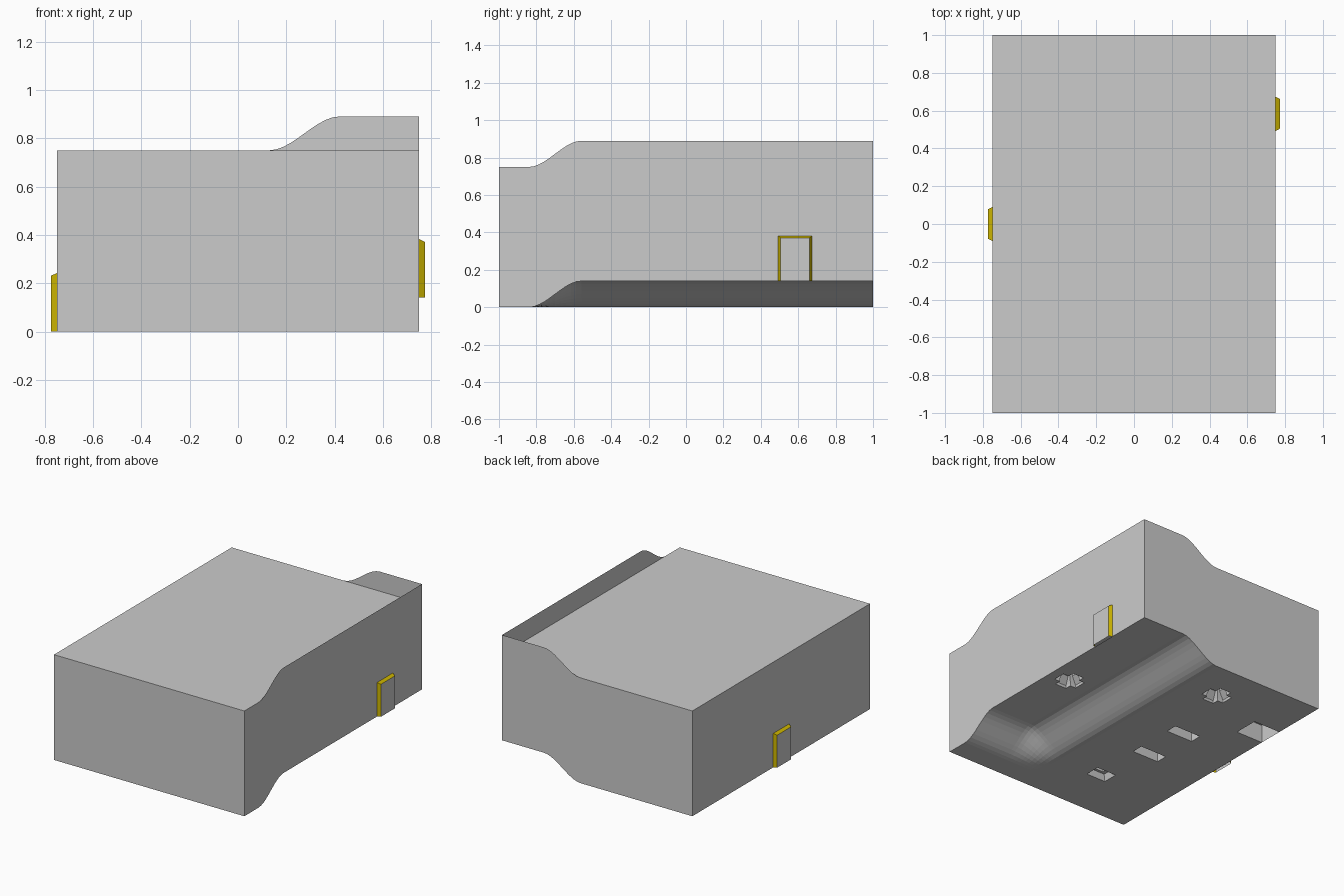
import bpy

if "Cube" in bpy.data.objects:
    bpy.data.objects.remove(bpy.data.objects["Cube"])

X, Y, WALL, RISE = 0.75, 1.0, 0.75, 0.14
DOOR_H = 0.242


def smooth(t):
    t = max(0.0, min(1.0, t))
    return t * t * (3 - 2 * t)


def ground(x, y):
    """Floor height: a raised corner with soft ramps."""
    return RISE * smooth((x - 0.13) / 0.29) * smooth((y + 0.84) / 0.28)


def make(name, verts, faces, mat=None):
    me = bpy.data.meshes.new(name)
    me.from_pydata(verts, [], faces)
    ob = bpy.data.objects.new(name, me)
    bpy.context.collection.objects.link(ob)
    if mat:
        me.materials.append(mat)
    return ob


def rect(cx, cy, w, d):
    return [(cx - w / 2, cy - d / 2), (cx + w / 2, cy - d / 2),
            (cx + w / 2, cy + d / 2), (cx - w / 2, cy + d / 2)]


def cross(cx, cy, size, arm):
    L, a = size / 2, arm / 2
    pts = [(L, -a), (L, a), (a, a), (a, L), (-a, L), (-a, a),
           (-L, a), (-L, -a), (-a, -a), (-a, -L), (a, -L), (a, -a)]
    return [(cx + x, cy + y) for x, y in pts]


def stack(name, levels):
    """Shell through stacked outlines, open below and capped on top."""
    n = len(levels[0][0])
    verts = [(x, y, z) for outline, z in levels for x, y in outline]
    faces = [(k * n + i, k * n + (i + 1) % n, (k + 1) * n + (i + 1) % n, (k + 1) * n + i)
             for k in range(len(levels) - 1) for i in range(n)]
    faces.append(tuple(range(len(verts) - n, len(verts))))
    return make(name, verts, faces)


# Furniture footprints (centre x, centre y, width, depth)
benches = [(-0.28, 0.175, 0.21, 0.085), (-0.28, -0.175, 0.21, 0.085)]
chest = (-0.643, 0.51, 0.214, 0.18)
plinth = (-0.21, -0.587, 0.155, 0.11)
pillars = [(0.59, 0.04), (-0.126, 0.70)]
SIZE, ARM = 0.18, 0.09
holes = benches + [chest, plinth]
for px, py in pillars:
    holes += [(px, py, SIZE, ARM), (px, py, ARM, SIZE)]

# Doors (side, centre y)
doors = [(-1, 0.0), (1, 0.583)]
HALF = 0.09

# Grid lines: room edges, ramp steps and footprint edges
xs = {-X, X} | {round(0.13 + 0.29 * i / 10, 4) for i in range(11)}
ys = {-Y, Y} | {round(-0.84 + 0.28 * i / 10, 4) for i in range(11)}
for cx, cy, w, d in holes:
    xs |= {round(cx - w / 2, 4), round(cx + w / 2, 4)}
    ys |= {round(cy - d / 2, 4), round(cy + d / 2, 4)}
for s, cy in doors:
    ys |= {round(cy - HALF, 4), round(cy + HALF, 4)}
xs, ys = sorted(xs), sorted(ys)

# Floor with openings under the furniture
verts = [(x, y, ground(x, y)) for y in ys for x in xs]
faces = []
for j in range(len(ys) - 1):
    for i in range(len(xs) - 1):
        mx, my = (xs[i] + xs[i + 1]) / 2, (ys[j] + ys[j + 1]) / 2
        if not any(abs(mx - cx) < w / 2 and abs(my - cy) < d / 2 for cx, cy, w, d in holes):
            a = j * len(xs) + i
            faces.append((a, a + 1, a + 1 + len(xs), a + len(xs)))
make("floor", verts, faces)


def wall(name, pts, door_y=None):
    """Wall whose foot and top both follow the floor, with an optional doorway."""
    verts, faces = [], []
    for (x0, y0), (x1, y1) in zip(pts, pts[1:]):
        gap = door_y is not None and abs((y0 + y1) / 2 - door_y) < HALF
        lift = DOOR_H if gap else 0
        g0, g1, n = ground(x0, y0), ground(x1, y1), len(verts)
        verts += [(x0, y0, g0 + lift), (x1, y1, g1 + lift),
                  (x1, y1, g1 + WALL), (x0, y0, g0 + WALL)]
        faces.append((n, n + 1, n + 2, n + 3))
    make(name, verts, faces)


# Walls and flat ceiling
wall("front_wall", [(x, -Y) for x in xs])
wall("back_wall", [(x, Y) for x in xs])
wall("left_wall", [(-X, y) for y in ys], doors[0][1])
wall("right_wall", [(X, y) for y in ys], doors[1][1])
make("ceiling", [(x, y, WALL) for x, y in rect(0, 0, 2 * X, 2 * Y)], [(0, 1, 2, 3)])

# Doors: gold tapered frame with a plain panel set outside the wall
gold = bpy.data.materials.new("gold")
gold.diffuse_color = (0.62, 0.47, 0.0, 1)
gold.use_nodes = True
gold.node_tree.nodes["Principled BSDF"].inputs["Base Color"].default_value = gold.diffuse_color
for s, cy in doors:
    side = "left" if s < 0 else "right"
    z = ground(s * X, cy)
    loops = []
    for x, h, top in ((X, HALF, DOOR_H), (X + 0.023, HALF - 0.012, DOOR_H - 0.011)):
        loops.append([(s * x, cy - h, z), (s * x, cy - h, z + top),
                      (s * x, cy + h, z + top), (s * x, cy + h, z)])
    make(side + "_door_frame", loops[0] + loops[1],
         [(i, i + 1, i + 5, i + 4) for i in range(3)], gold)
    make(side + "_door_panel", loops[1], [(0, 1, 2, 3)])

# Furniture
for i, b in enumerate(benches):
    stack("bench_%d" % (i + 1), [(rect(*b), 0), (rect(*b), 0.1)])
stack("chest", [(rect(*chest), 0), (rect(*chest), 0.13)])
px, py, pw, pd = plinth
stack("plinth", [(rect(*plinth), 0), (rect(px, py, pw * 0.8, pd * 0.8), 0.045),
                 (rect(px, py, 0.07, 0.05), 0.045), (rect(px, py, 0.07, 0.05), 0.15)])
for i, (px, py) in enumerate(pillars):
    z = ground(px, py)
    stack("pillar_%d" % (i + 1), [(cross(px, py, SIZE, ARM), z), (cross(px, py, SIZE, ARM), z + 0.02),
                                  (cross(px, py, 0.1, 0.06), z + 0.07),
                                  (cross(px, py, 0.08, 0.05), z + 0.3)])
